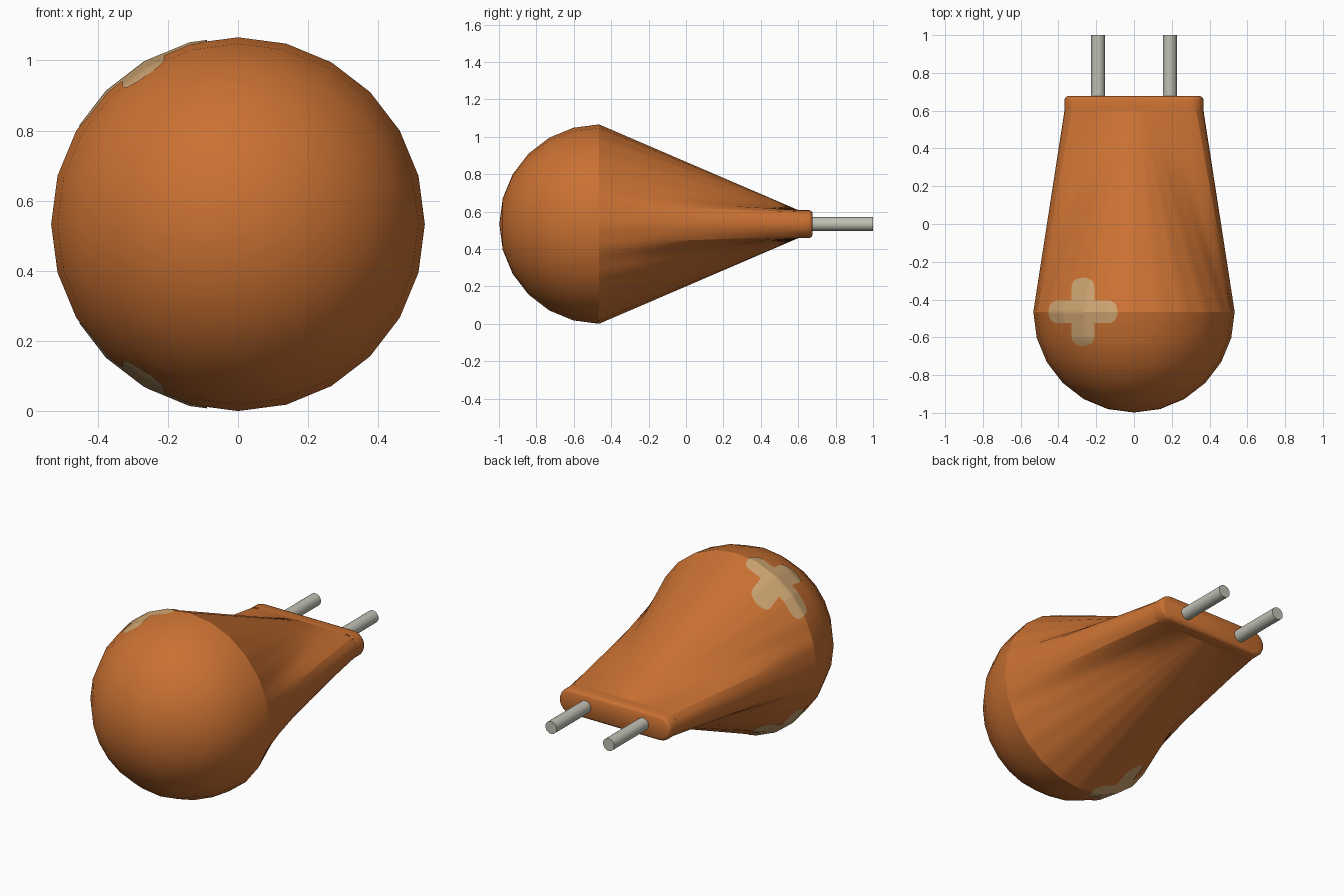
import bpy, bmesh
from math import sin, cos, pi, sqrt
from mathutils import Vector
from mathutils.bvhtree import BVHTree

cube = bpy.data.objects.get("Cube")
if cube:
    bpy.data.objects.remove(cube)

R = 0.533           # bulb radius and height of the axis
SEAM = -0.465       # where the dome meets the neck
SIDES = 24
HALF_W, HALF_H = 0.368, 0.075


def material(name, rgb):
    mat = bpy.data.materials.new(name)
    mat.use_nodes = True
    mat.diffuse_color = (*rgb, 1)
    mat.node_tree.nodes["Principled BSDF"].inputs["Base Color"].default_value = (*rgb, 1)
    return mat


orange = material("burnt orange", (0.59, 0.165, 0.032))
tan = material("tan patch", (0.59, 0.36, 0.16))
metal = material("pin metal", (0.53, 0.53, 0.46))


def finish(bm, name, mat, angle=30):
    bmesh.ops.recalc_face_normals(bm, faces=bm.faces)
    mesh = bpy.data.meshes.new(name)
    bm.to_mesh(mesh)
    bm.free()
    mesh.materials.append(mat)
    obj = bpy.data.objects.new(name, mesh)
    bpy.context.collection.objects.link(obj)
    bpy.ops.object.select_all(action='DESELECT')
    obj.select_set(True)
    bpy.context.view_layer.objects.active = obj
    bpy.ops.object.shade_smooth_by_angle(angle=angle * pi / 180)
    return obj


def loft(rings, cap_end=False):
    """Join rings of points; a single-point ring closes to a tip."""
    bm = bmesh.new()
    rows = [[bm.verts.new(p) for p in ring] for ring in rings]
    for a, b in zip(rows, rows[1:]):
        n = len(b)
        for i in range(n):
            j = (i + 1) % n
            if len(a) == 1:
                bm.faces.new((a[0], b[i], b[j]))
            else:
                bm.faces.new((a[i], b[i], b[j], a[j]))
    if cap_end:
        bm.faces.new(rows[-1])
    return bm


def circle(radius, y):
    return [Vector((radius * cos(t), y, R + radius * sin(t)))
            for t in (2 * pi * i / SIDES for i in range(SIDES))]


def stadium(y, inset=0.0, steps=12):
    """Rounded bar section made of two end arcs."""
    r, c = HALF_H - inset, HALF_W - HALF_H
    pts = []
    for side, start in ((1, -pi / 2), (-1, pi / 2)):
        for i in range(steps + 1):
            t = start + pi * i / steps
            pts.append(Vector((side * c + r * cos(t), y, R + r * sin(t))))
    return pts


# Round front dome
dome_rings = [[Vector((0, SEAM - R, R))]]
for k in range(1, 7):
    a = k * pi / 12
    dome_rings.append(circle(R * sin(a), SEAM - R * cos(a)))
dome_bm = loft(dome_rings)
dome_tree = BVHTree.FromBMesh(dome_bm)
finish(dome_bm, "front_dome", orange)

# Neck: polygon bulb edge blending radially into the flat bar
SUB = 4
bulb_edge, bar_edge = [], []
core = HALF_W - HALF_H
corners = circle(R, SEAM)
for i in range(SIDES * SUB):
    k, f = divmod(i, SUB)
    bulb_edge.append(corners[k].lerp(corners[(k + 1) % SIDES], f / SUB))
    t = 2 * pi * i / (SIDES * SUB)
    s, c = abs(sin(t)), abs(cos(t))
    if s * core >= HALF_H * c:
        r = HALF_H / s
    else:
        r = core * c + sqrt(HALF_H ** 2 - (core * s) ** 2)
    bar_edge.append(Vector((r * cos(t), 0.6, R + r * sin(t))))
neck_rings = [[p.lerp(q, k / 6) for p, q in zip(bulb_edge, bar_edge)] for k in range(7)]
neck_bm = loft(neck_rings)
neck_tree = BVHTree.FromBMesh(neck_bm)
finish(neck_bm, "tapered_neck", orange, 20)

# Rounded bar at the back
finish(loft([stadium(0.6), stadium(0.658), stadium(0.67, 0.005),
             stadium(0.677, 0.018)], cap_end=True), "back_bar", orange, 45)

# Two metal pins
for name, side in (("left_pin", 1), ("right_pin", -1)):
    ends = [[p.lerp(Vector((0, p.y, R)), 0) + Vector((side * 0.19, 0, 0))
             for p in circle(0.037, y)] for y in (0.66, 1.0)]
    finish(loft(ends, cap_end=True), name, metal)


# Cross-shaped patches draped over the bulb, above and below
def drape(x, y, sign):
    top = Vector((x, y, R + sign * 2))
    tree = dome_tree if y < SEAM else neck_tree
    hit = tree.ray_cast(top, Vector((0, 0, -sign)))[0]
    return hit + Vector((0, 0, sign * 0.004))


ARM, HALF, CORNER = 0.182, 0.06, 0.05


def arm_width(s):
    over = max(0, abs(s) - (ARM - CORNER))
    return HALF - CORNER + sqrt(max(0, CORNER ** 2 - over ** 2))


def patch_strip(bm, start, end, lengthwise, sign):
    rows = []
    n = 28
    for i in range(n + 1):
        s = start + (end - start) * i / n
        row = []
        for j in range(-5, 6):
            w = arm_width(s) * j / 5
            dx, dy = (w, s) if lengthwise else (s, w)
            row.append(bm.verts.new(drape(-0.27 + dx, SEAM + dy, sign)))
        rows.append(row)
    for a, b in zip(rows, rows[1:]):
        for j in range(10):
            quad = (a[j], a[j + 1], b[j + 1], b[j])
            bm.faces.new(quad if lengthwise == (sign > 0) else quad[::-1])


for name, sign in (("top_patch", 1), ("bottom_patch", -1)):
    bm = bmesh.new()
    patch_strip(bm, -ARM, ARM, True, sign)
    patch_strip(bm, -ARM, -HALF, False, sign)
    patch_strip(bm, HALF, ARM, False, sign)
    for face in bm.faces:
        face.normal_update()
        if face.normal.z * sign < 0:
            face.normal_flip()
    patch = finish(bm, name, tan)
    # Keep the draped sheet facing outward
    if patch.data.polygons[0].normal.z * sign < 0:
        patch.data.flip_normals()
